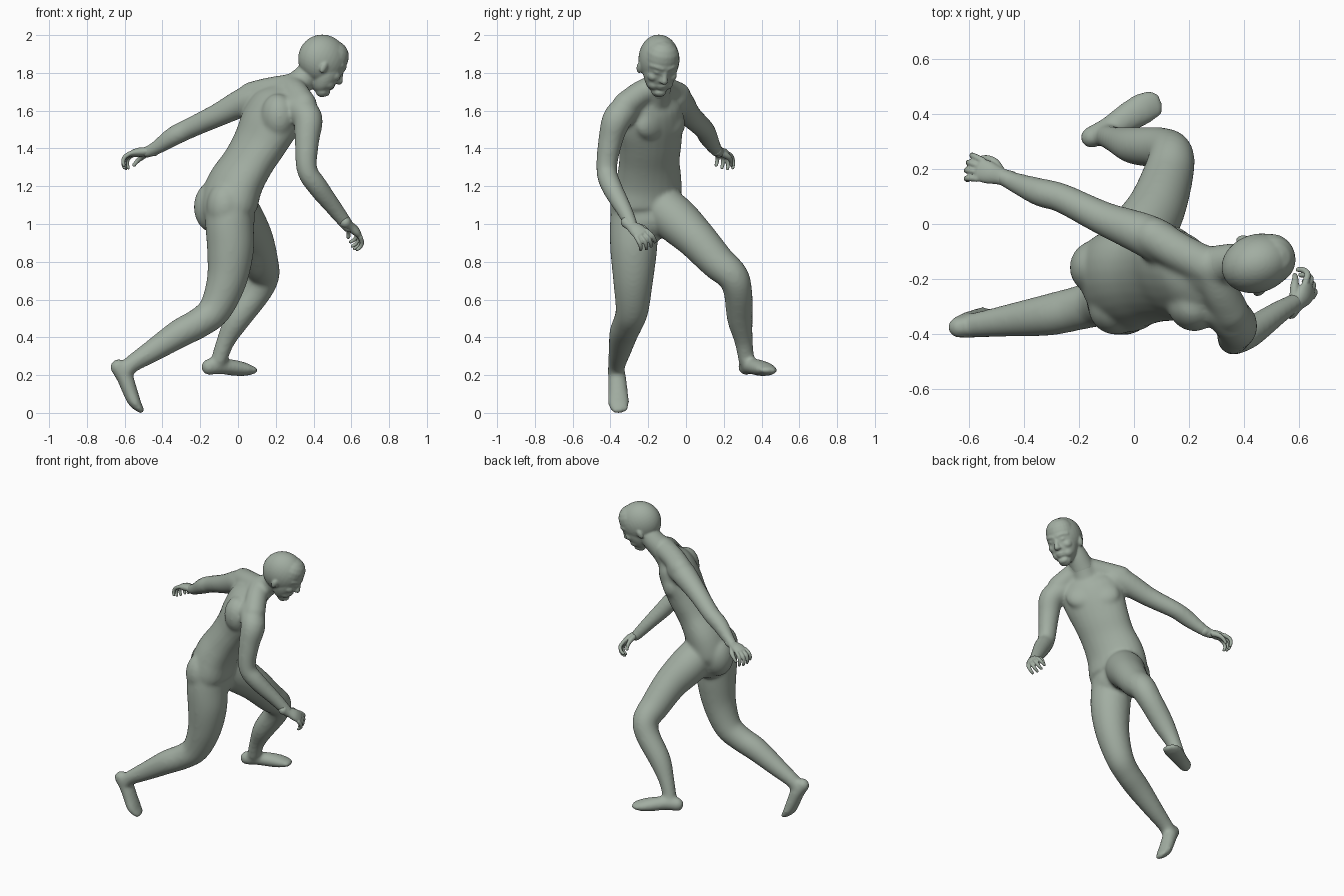
import bpy, bmesh, math
from mathutils import Vector, Matrix

cube = bpy.data.objects.get("Cube")
if cube:
    bpy.data.objects.remove(cube, do_unlink=True)

skin = bpy.data.materials.new("sage_grey")
skin.use_nodes = True
tone = (0.36, 0.42, 0.36, 1)
skin.diffuse_color = tone
skin.node_tree.nodes["Principled BSDF"].inputs["Base Color"].default_value = tone

SEGMENTS, STEPS, CAP = 24, 5, 4


def spline(a, b, c, d, t):
    """Catmull-Rom blend of four equal-length value lists."""
    return [(2 * q + (r - p) * t + (2 * p - 5 * q + 4 * r - s) * t * t
             + (3 * q - p - 3 * r + s) * t ** 3) / 2 for p, q, r, s in zip(a, b, c, d)]


def loft(bm, stations, side=(0, 1, 0), flat=(1, 1), twist=(0, 0)):
    """Round-ended tube through stations of x, y, z and half width.
    flat is depth over width, twist the yaw of the side, each from first end to last."""
    ext = [stations[0], *stations, stations[-1]]
    path = [spline(*ext[i:i + 4], k / STEPS)
            for i in range(len(stations) - 1) for k in range(STEPS)] + [stations[-1]]
    pts = [Vector(p[:3]) for p in path]
    last = len(path) - 1
    rings = []

    for i, centre in enumerate(pts):
        tangent = (pts[min(i + 1, last)] - pts[max(i - 1, 0)]).normalized()
        part = i / last
        yaw = twist[0] + (twist[1] - twist[0]) * part
        width = path[i][3]
        depth = width * (flat[0] + (flat[1] - flat[0]) * part)
        s = Matrix.Rotation(math.radians(yaw), 3, 'Z') @ Vector(side)
        s = (s - tangent * s.dot(tangent)).normalized()
        u = tangent.cross(s)
        # The end stations also get the rings of a rounded cap
        bends = [0]
        quarter = [math.pi / 2 * 0.95 * k / CAP for k in range(CAP, 0, -1)]
        if i == 0:
            bends = [-b for b in quarter] + bends
        elif i == last:
            bends = bends + quarter[::-1]
        for bend in bends:
            middle = centre + tangent * min(width, depth) * math.sin(bend)
            shrink = math.cos(bend)
            angles = [math.tau * k / SEGMENTS for k in range(SEGMENTS)]
            rings.append([bm.verts.new(middle + shrink * (s * width * math.cos(a)
                                                          + u * depth * math.sin(a)))
                          for a in angles])
    for a, b in zip(rings, rings[1:]):
        for k in range(SEGMENTS):
            n = (k + 1) % SEGMENTS
            bm.faces.new((a[k], a[n], b[n], b[k]))
    bm.faces.new(rings[0][::-1])
    bm.faces.new(rings[-1])


def ball(bm, centre, radii, yaw=0):
    m = (Matrix.Translation(centre) @ Matrix.Rotation(math.radians(yaw), 4, 'Z')
         @ Matrix.Diagonal((*radii, 1)))
    bmesh.ops.create_uvsphere(bm, u_segments=32, v_segments=20, radius=1, matrix=m)


def ball_pair(bm, centre, radii, yaw, spread):
    """Two matching muscles on either side of a body axis turned by yaw."""
    across = Matrix.Rotation(math.radians(yaw), 3, 'Z') @ Vector((0, spread, 0))
    for sign in (-1, 1):
        ball(bm, Vector(centre) + across * sign, radii, yaw)


def finish(bm, name, voxel, smoothing):
    """Fuse the overlapping volumes into one smooth skin."""
    bmesh.ops.recalc_face_normals(bm, faces=bm.faces)
    mesh = bpy.data.meshes.new(name)
    bm.to_mesh(mesh)
    bm.free()
    mesh.materials.append(skin)
    mesh.shade_smooth()
    ob = bpy.data.objects.new(name, mesh)
    bpy.context.collection.objects.link(ob)
    fuse = ob.modifiers.new("fuse", 'REMESH')
    fuse.mode = 'VOXEL'
    fuse.voxel_size = voxel
    fuse.use_smooth_shade = True
    soften = ob.modifiers.new("soften", 'SMOOTH')
    soften.factor = 0.5
    soften.iterations = smoothing


# Torso, twisting from the pelvis up to the shoulders
body = bmesh.new()
loft(body, [(-.04, -.2, 1.03, .16), (-.05, -.21, 1.09, .19), (-.02, -.2, 1.2, .187),
            (.05, -.195, 1.32, .172), (.115, -.187, 1.43, .18), (.17, -.187, 1.54, .194),
            (.215, -.187, 1.63, .178), (.25, -.175, 1.69, .12)],
     flat=(.78, .62), twist=(22, 46))
# Chest muscles, buttocks, right shoulder blade
ball_pair(body, (.224, -.135, 1.53), (.05, .1, .085), 43, .07)
ball_pair(body, (-.1, -.23, 1.09), (.1, .1, .135), 25, .08)
ball(body, (.21, -.3, 1.57), (.085, .095, .12), 43)
# Shoulder slopes and neck
collar = (.28, -.16, 1.725, .07)
neck = [(.24, -.175, 1.65, .085), (.29, -.157, 1.715, .077), (.35, -.14, 1.77, .068),
        (.41, -.14, 1.83, .066)]
loft(body, [(.07, -.045, 1.68, .072), (.16, -.1, 1.705, .07), collar])
loft(body, [(.35, -.32, 1.63, .07), (.31, -.24, 1.69, .068), collar])
loft(body, neck)

# Right arm, left arm
loft(body, [(.31, -.3, 1.62, .075), (.37, -.363, 1.56, .078), (.365, -.4, 1.44, .065),
            (.365, -.42, 1.29, .055), (.42, -.395, 1.2, .055), (.52, -.325, 1.07, .043),
            (.585, -.285, .985, .034)])
loft(body, [(.1, -.07, 1.66, .08), (.03, -.035, 1.645, .077), (-.11, .02, 1.575, .062),
            (-.26, .093, 1.505, .054), (-.34, .115, 1.465, .052), (-.43, .15, 1.405, .038),
            (-.48, .173, 1.38, .032)])

# Right leg, left leg
loft(body, [(-.045, -.265, 1.11, .125), (-.045, -.275, 1, .128), (-.04, -.277, .86, .124),
            (-.06, -.28, .7, .106), (-.12, -.285, .55, .088), (-.2, -.305, .48, .08),
            (-.31, -.33, .42, .076), (-.45, -.35, .33, .06), (-.56, -.365, .26, .047),
            (-.6, -.37, .22, .046)])
loft(body, [(-.025, -.14, 1.1, .118), (.02, -.05, 1.02, .122), (.08, .055, .92, .107),
            (.12, .165, .8, .094), (.135, .246, .725, .084), (.1, .275, .64, .076),
            (0, .285, .5, .068), (-.065, .305, .38, .049), (-.1, .32, .28, .043)])

# Feet: heel, arch, ball, toes
loft(body, [(-.635, -.375, .245, .04), (-.6, -.365, .19, .048), (-.57, -.36, .11, .053),
            (-.546, -.357, .055, .058), (-.515, -.35, .016, .046)], flat=(1.1, .4))
loft(body, [(-.155, .315, .243, .04), (-.09, .345, .247, .046), (-.01, .395, .237, .056),
            (.045, .425, .229, .058), (.085, .435, .225, .047)],
     side=(-.5, .85, 0), flat=(1.1, .4))
finish(body, "torso_and_limbs", .01, 15)


# Head in its own frame: x to the face, y to the left, z to the crown
head = bmesh.new()
ball(head, (0, 0, 0), (.133, .106, .13))
loft(head, [(.04, 0, .04, .092), (.046, 0, -.04, .09), (.055, 0, -.085, .083),
            (.068, 0, -.125, .064), (.08, 0, -.145, .042)], flat=(.95, .85))
# Nose, lips, chin
loft(head, [(.12, 0, .005, .012), (.131, 0, -.03, .014), (.138, 0, -.055, .019)])
ball(head, (.112, 0, -.094), (.018, .034, .01))
ball(head, (.111, 0, -.109), (.016, .028, .011))
ball(head, (.098, 0, -.143), (.026, .034, .023))
for s in (-1, 1):
    # Brow, eye, cheek, nostril, jaw, ear
    loft(head, [(.122, s * .012, .012, .013), (.113, s * .042, .018, .013),
                (.088, s * .068, .014, .014)], side=(0, 0, 1))
    ball(head, (.106, s * .037, -.012), (.02, .022, .013))
    ball(head, (.084, s * .05, -.05), (.036, .032, .03))
    ball(head, (.125, s * .014, -.06), (.016, .012, .011))
    ball(head, (.075, s * .035, -.1), (.043, .036, .035))
    ball(head, (0, s * .1, -.05), (.02, .014, .033), s * -20)
pose = (Matrix.Translation((.448, -.143, 1.872)) @ Matrix.Rotation(math.radians(18), 4, 'Z')
        @ Matrix.Rotation(math.radians(30), 4, 'Y'))
bmesh.ops.transform(head, matrix=pose, verts=head.verts)
# Upper neck, inside the collar of the body
loft(head, neck[1:])
finish(head, "head", .006, 6)


def hand(name, wrist, along, palm, thumb_sign):
    """Palm with four curled fingers and a thumb."""
    bm = bmesh.new()
    a = Vector(along).normalized()
    n = Vector(palm)
    n = (n - a * n.dot(a)).normalized()
    row = a.cross(n) * thumb_sign

    def at(forward, across, down, radius):
        return (*(Vector(wrist) + a * forward + row * across + n * down), radius)

    loft(bm, [at(-.03, 0, 0, .032), at(.01, 0, 0, .031), at(.055, 0, 0, .041),
              at(.09, 0, .004, .041)], side=row, flat=(.95, .4))
    for k, reach in enumerate((.95, 1.05, 1, .8)):
        x = .034 - .0225 * k
        loft(bm, [at(.09, x, .004, .0125), at(.09 + .037 * reach, x * 1.2, .02, .0115),
                  at(.09 + .05 * reach, x * 1.3, .02 + .03 * reach, .0105),
                  at(.09 + .045 * reach, x * 1.35, .02 + .055 * reach, .009)], side=row)
    loft(bm, [at(.02, .02, .01, .018), at(.05, .043, .022, .016),
              at(.08, .05, .04, .012), at(.1, .047, .06, .01)], side=row)
    finish(bm, name, .0045, 2)


# Hands
hand("right_hand", (.585, -.295, .995), (.6, .64, -.5), (-.6, .25, -.75), 1)
hand("left_hand", (-.475, .17, 1.385), (-.93, .3, -.1), (-.2, 0, -1), -1)
